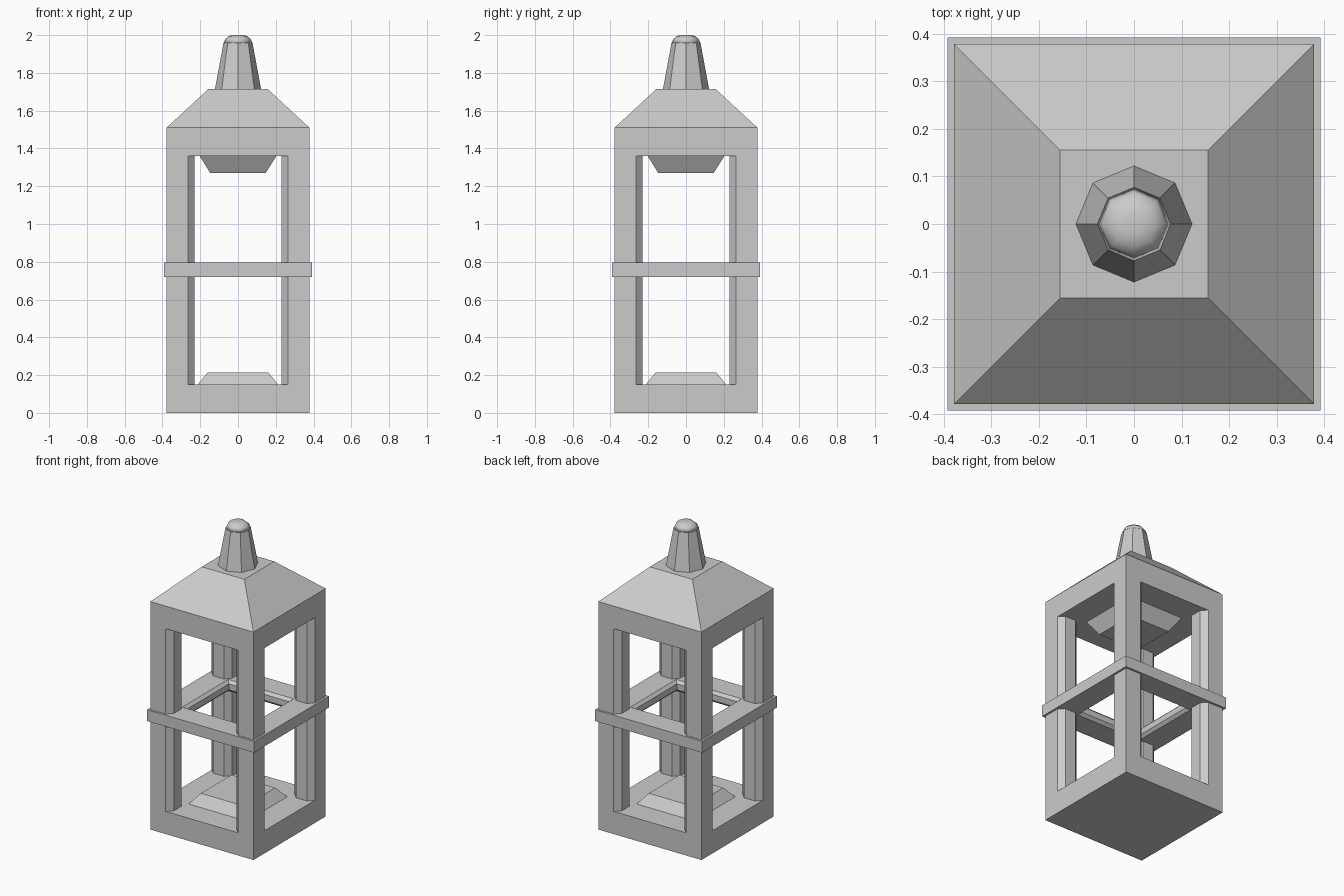
import bpy, bmesh, math

if "Cube" in bpy.data.objects:
    bpy.data.objects.remove(bpy.data.objects["Cube"])


def finish(name, bm, smooth=False):
    bmesh.ops.recalc_face_normals(bm, faces=bm.faces)
    for f in bm.faces:
        f.smooth = smooth
    mesh = bpy.data.meshes.new(name)
    bm.to_mesh(mesh)
    bm.free()
    ob = bpy.data.objects.new(name, mesh)
    bpy.context.collection.objects.link(ob)
    return ob


def lathe(name, profile, sides, closed=False, smooth=False):
    """Sweep (half width, z) points round z; 4 sides gives axis-aligned squares."""
    bm = bmesh.new()
    k, off = (math.sqrt(2), math.pi / 4) if sides == 4 else (1, 0)
    angles = [off + 2 * math.pi * i / sides for i in range(sides)]
    rings = [[bm.verts.new((r * k * math.cos(a), r * k * math.sin(a), z))
              for a in angles] for r, z in profile]
    pairs = list(zip(rings, rings[1:]))
    if closed:
        pairs.append((rings[-1], rings[0]))
    else:
        bm.faces.new(rings[0])
        bm.faces.new(rings[-1])
    for a, b in pairs:
        for i in range(sides):
            j = (i + 1) % sides
            bm.faces.new((a[i], a[j], b[j], b[i]))
    return finish(name, bm, smooth)


W = 0.378          # body half width
BASE, HEAD = 0.15, 1.36

# Base slab with raised plate
lathe("base", [(W, 0), (W, BASE)], 4)
lathe("base_plate", [(0.213, BASE), (0.16, 0.215)], 4)

# Head block with sloped roof, and the fitting hanging beneath it
lathe("roof", [(W, HEAD), (W, 1.51), (0.156, 1.715)], 4)
lathe("hanging_fitting", [(0.147, 1.27), (0.203, HEAD)], 4)

# Corner posts: square outer corner, other three corners chamfered
I, C = 0.23, 0.035
section = [(W, W), (I + C, W), (I, W - C), (I, I + C),
           (I + C, I), (W - C, I), (W, I + C)]
for sx, sy, label in ((1, 1, "back_right"), (-1, 1, "back_left"),
                      (1, -1, "front_right"), (-1, -1, "front_left")):
    bm = bmesh.new()
    face = bm.faces.new([bm.verts.new((x * sx, y * sy, BASE)) for x, y in section])
    ext = bmesh.ops.extrude_face_region(bm, geom=[face], use_keep_orig=True)
    top = [v for v in ext["geom"] if isinstance(v, bmesh.types.BMVert)]
    bmesh.ops.translate(bm, verts=top, vec=(0, 0, HEAD - BASE))
    finish("post_" + label, bm)

# Middle band with chamfered inner edges
lathe("middle_band", [(0.392, 0.72), (0.392, 0.795), (0.24, 0.795),
                      (0.222, 0.777), (0.222, 0.738), (0.24, 0.72)], 4, closed=True)

# Eight-sided finial with a smooth domed tip
lathe("finial", [(0.122, 1.715), (0.077, 1.958)], 8)
lathe("finial_tip", [(0.077, 1.958), (0.066, 1.98), (0.047, 1.996), (0.02, 2.0)],
      8, smooth=True)
